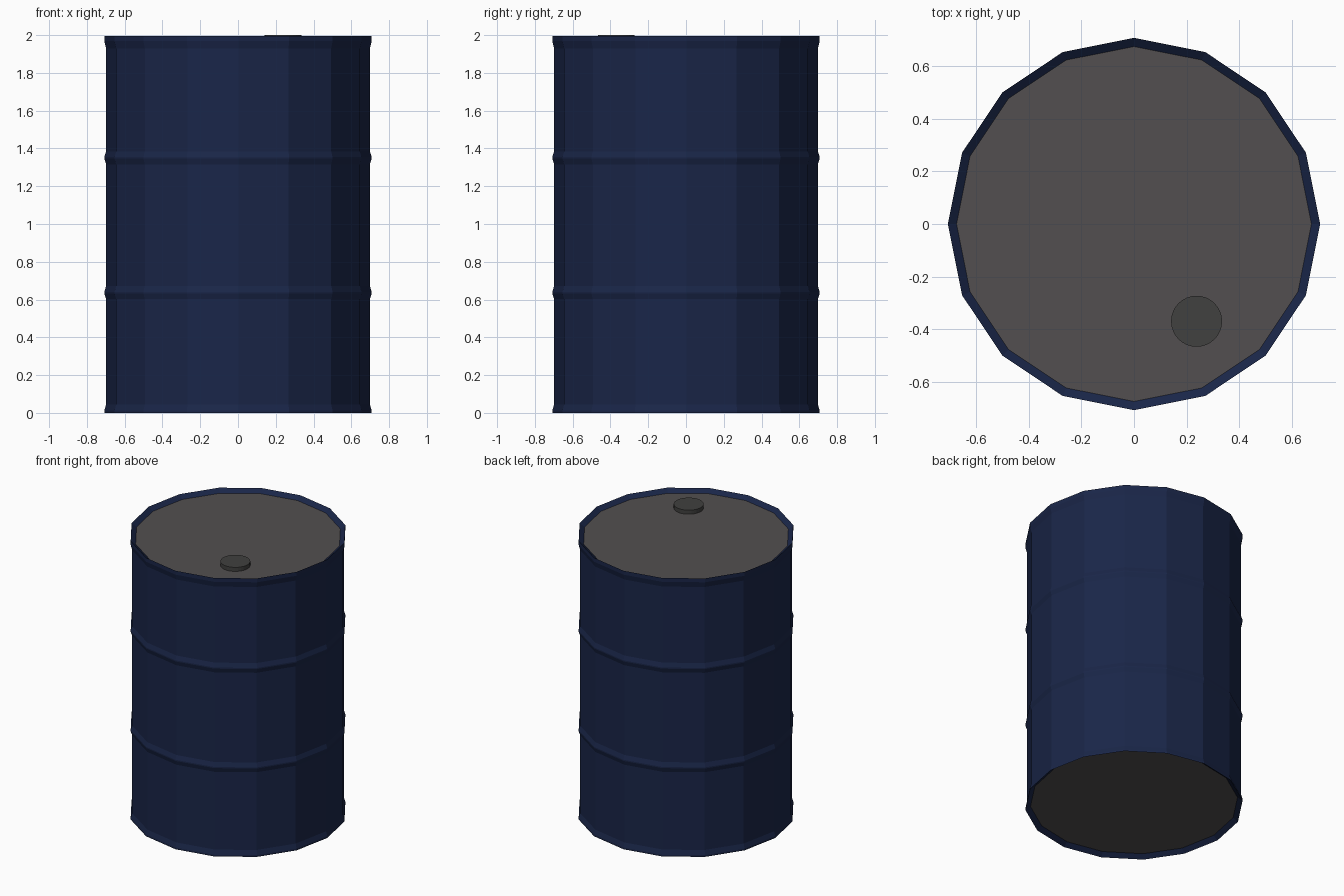
import bpy, bmesh
from math import cos, sin, tau

if "Cube" in bpy.data.objects:
    bpy.data.objects.remove(bpy.data.objects["Cube"])

SIDES = 16


def material(name, rgb):
    mat = bpy.data.materials.new(name)
    mat.diffuse_color = (*rgb, 1)
    mat.use_nodes = True
    mat.node_tree.nodes["Principled BSDF"].inputs["Base Color"].default_value = mat.diffuse_color
    return mat


def make_object(name, bm, mat):
    bmesh.ops.recalc_face_normals(bm, faces=bm.faces[:])
    mesh = bpy.data.meshes.new(name)
    bm.to_mesh(mesh)
    bm.free()
    mesh.materials.append(mat)
    obj = bpy.data.objects.new(name, mesh)
    bpy.context.collection.objects.link(obj)
    return obj


def ring(bm, radius, z, n, x=0, y=0):
    return [bm.verts.new((x + radius * cos(tau * i / n), y + radius * sin(tau * i / n), z))
            for i in range(n)]


def lathe(name, profile, mat, n=SIDES, centre=(0, 0), cap=False):
    bm = bmesh.new()
    rings = [ring(bm, r, z, n, *centre) for r, z in profile]
    for a, b in zip(rings, rings[1:]):
        for i in range(n):
            j = (i + 1) % n
            bm.faces.new((a[i], a[j], b[j], b[i]))
    if cap:
        bm.faces.new(rings[0][::-1])
        bm.faces.new(rings[-1])
    return make_object(name, bm, mat)


navy = material("navy_paint", (0.010, 0.019, 0.065))
steel = material("dull_steel", (0.085, 0.078, 0.080))
dark = material("dark_steel", (0.052, 0.052, 0.050))

BODY, LIP, INNER = 0.698, 0.708, 0.675

# Barrel wall: rolled lips at both ends and two raised hoops
profile = [(INNER, 0.025), (LIP, 0.0), (LIP, 0.012), (BODY, 0.045)]
for z in (0.637, 1.35):
    profile += [(BODY, z - 0.035), (LIP, z - 0.004), (LIP, z + 0.004), (BODY, z + 0.035)]
profile += [(BODY, 1.93), (LIP, 1.968), (LIP, 1.996), (INNER, 1.971)]
lathe("barrel_wall", profile, navy)

# Recessed end discs
lathe("barrel_lid", [(INNER, 1.967), (INNER, 1.971)], steel, cap=True)
lathe("barrel_base", [(INNER, 0.025), (INNER, 0.029)], steel, cap=True)

# Filler cap
lathe("filler_cap", [(0.097, 1.969), (0.097, 2.0)], dark, n=32, centre=(0.238, -0.37), cap=True)
